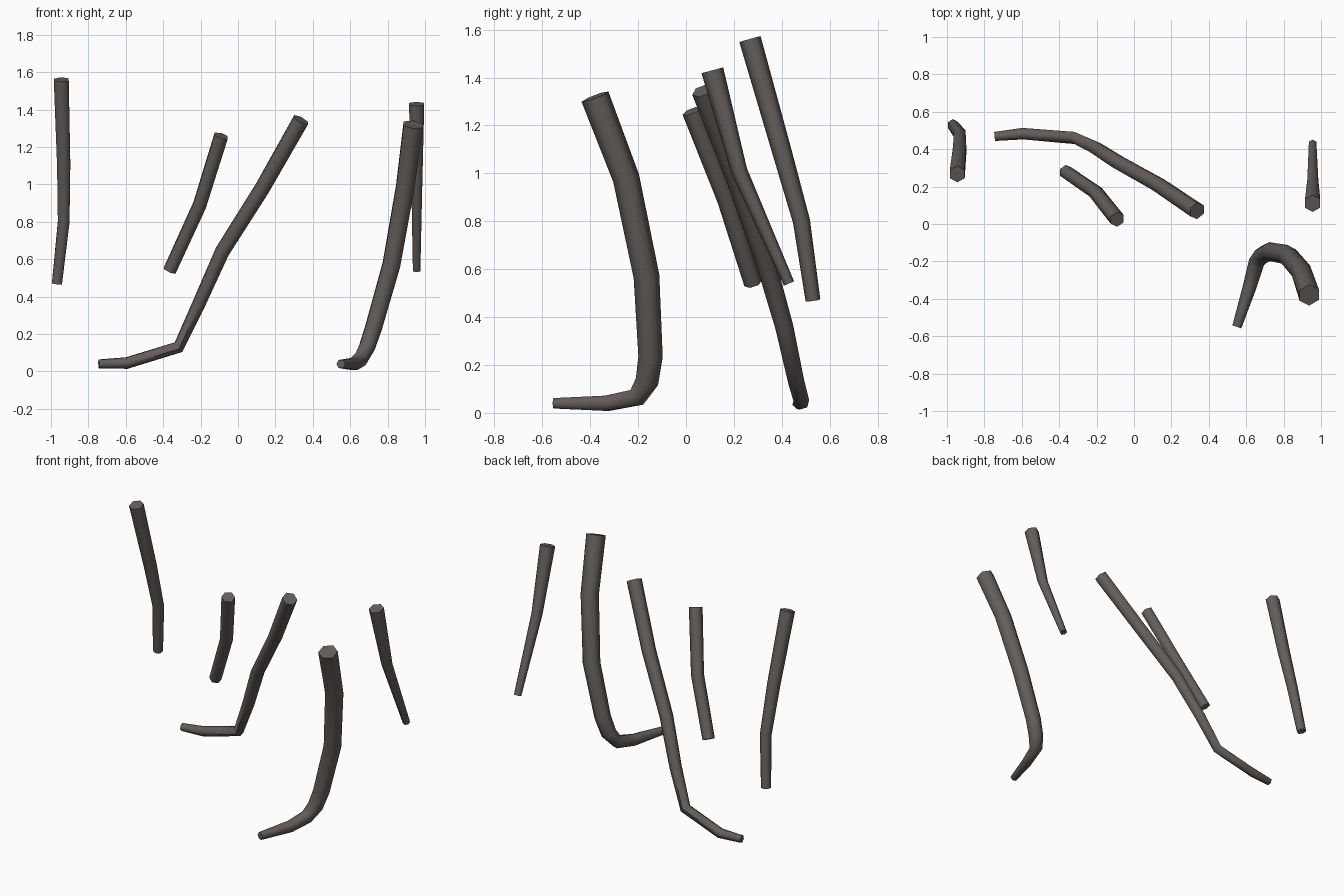
import bpy, bmesh, math
from mathutils import Vector

if "Cube" in bpy.data.objects:
    bpy.data.objects.remove(bpy.data.objects["Cube"])

SIDES = 6

bark = bpy.data.materials.new("dark_grey_brown_bark")
bark.diffuse_color = (0.127, 0.112, 0.103, 1)
bark.use_nodes = True
bark.node_tree.nodes["Principled BSDF"].inputs["Base Color"].default_value = bark.diffuse_color


def root(name, path):
    """Capped, tapered six-sided tube through (x, y, z, radius) points."""
    pts = [Vector(p[:3]) for p in path]
    bm = bmesh.new()
    rings = []
    side = Vector((1, 0, 0))
    for i, p in enumerate(pts):
        d_in = (p - pts[i - 1]).normalized() if i else Vector()
        d_out = (pts[i + 1] - p).normalized() if i < len(pts) - 1 else Vector()
        tangent = (d_in + d_out).normalized()
        # carry the cross-section along without twisting
        side = (side - tangent * side.dot(tangent)).normalized()
        up = tangent.cross(side)
        ring = []
        for k in range(SIDES):
            a = math.tau * (k + 0.5) / SIDES
            ring.append(bm.verts.new(p + (side * math.cos(a) + up * math.sin(a)) * path[i][3]))
        rings.append(ring)
    for r0, r1 in zip(rings, rings[1:]):
        for k in range(SIDES):
            n = (k + 1) % SIDES
            bm.faces.new((r0[k], r0[n], r1[n], r1[k]))
    bm.faces.new(rings[0])
    bm.faces.new(rings[-1])
    bmesh.ops.recalc_face_normals(bm, faces=bm.faces)
    mesh = bpy.data.meshes.new(name)
    bm.to_mesh(mesh)
    bm.free()
    mesh.materials.append(bark)
    obj = bpy.data.objects.new(name, mesh)
    bpy.context.collection.objects.link(obj)
    bpy.ops.object.select_all(action='DESELECT')
    obj.select_set(True)
    bpy.context.view_layer.objects.active = obj
    bpy.ops.object.shade_smooth_by_angle(angle=math.radians(62))


# hanging root on the far left
root("left_root", [(-0.945, 0.267, 1.56, 0.046), (-0.932, 0.395, 1.11, 0.041),
                   (-0.932, 0.482, 0.80, 0.036), (-0.968, 0.53, 0.47, 0.031)])

# short hanging root
root("short_root", [(-0.09, 0.025, 1.26, 0.042), (-0.205, 0.17, 0.89, 0.040),
                    (-0.365, 0.28, 0.54, 0.038)])

# long root that runs down to the ground and creeps left
root("long_root", [(0.337, 0.07, 1.345, 0.047), (0.13, 0.21, 0.98, 0.044),
                   (-0.085, 0.33, 0.64, 0.042), (-0.21, 0.41, 0.36, 0.038),
                   (-0.318, 0.46, 0.13, 0.034), (-0.595, 0.483, 0.045, 0.032),
                   (-0.745, 0.468, 0.04, 0.025)])

# thick root that curls forward on the ground
root("thick_root", [(0.937, -0.38, 1.32, 0.060), (0.893, -0.25, 0.98, 0.056),
                    (0.82, -0.165, 0.57, 0.054), (0.725, -0.148, 0.235, 0.051),
                    (0.69, -0.163, 0.13, 0.049), (0.655, -0.205, 0.065, 0.043),
                    (0.62, -0.33, 0.04, 0.037), (0.55, -0.55, 0.04, 0.025)])

# thin hanging root on the right
root("thin_root", [(0.955, 0.11, 1.43, 0.047), (0.956, 0.222, 1.01, 0.034),
                   (0.955, 0.43, 0.54, 0.023)])
